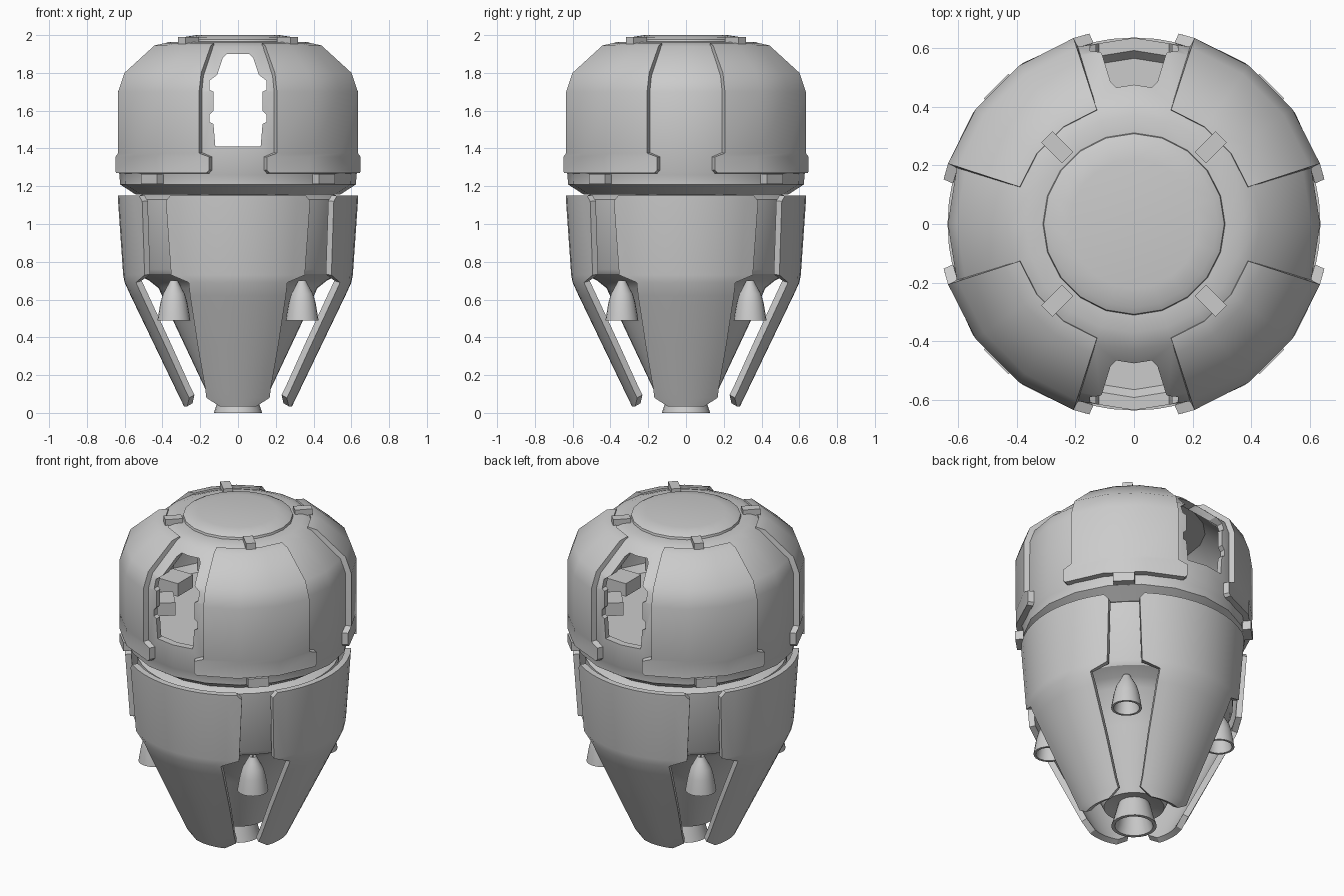
import bpy, bmesh
from math import sin, cos, pi, radians
from mathutils import Matrix

if "Cube" in bpy.data.objects:
    bpy.data.objects.remove(bpy.data.objects["Cube"])


def finish(name, bm, thick=0, cutter=None, angle=32):
    bmesh.ops.remove_doubles(bm, verts=bm.verts, dist=1e-5)
    bmesh.ops.recalc_face_normals(bm, faces=bm.faces)
    me = bpy.data.meshes.new(name)
    bm.to_mesh(me)
    bm.free()
    ob = bpy.data.objects.new(name, me)
    bpy.context.collection.objects.link(ob)
    bpy.ops.object.select_all(action='DESELECT')
    ob.select_set(True)
    bpy.context.view_layer.objects.active = ob
    if thick:
        m = ob.modifiers.new("thickness", 'SOLIDIFY')
        m.thickness, m.offset = thick, -1
        bpy.ops.object.modifier_apply(modifier=m.name)
    if cutter:
        m = ob.modifiers.new("opening", 'BOOLEAN')
        m.operation, m.solver, m.object = 'DIFFERENCE', 'EXACT', cutter
        bpy.ops.object.modifier_apply(modifier=m.name)
    bpy.ops.object.shade_smooth_by_angle(angle=radians(angle))
    return ob


def lathe(name, profile, n=20, closed=False, centre=(0, 0), cutter=None):
    bm = bmesh.new()
    rings = [[bm.verts.new((centre[0] + r * cos(2 * pi * i / n),
                            centre[1] + r * sin(2 * pi * i / n), z)) for i in range(n)]
             if r else [bm.verts.new((*centre, z))] for r, z in profile]
    pairs = list(zip(rings, rings[1:])) + ([(rings[-1], rings[0])] if closed else [])
    for a, b in pairs:
        for i in range(n):
            j = (i + 1) % n
            vs = [a[i % len(a)], a[j % len(a)], b[j % len(b)], b[i % len(b)]]
            vs = list(dict.fromkeys(vs))
            if len(vs) > 2:
                bm.faces.new(vs)
    return finish(name, bm, cutter=cutter)


def shell(name, rows, fractions, azimuth, thick):
    """Curved plate: rows of (z, radius, half angle) around an azimuth in degrees."""
    bm = bmesh.new()
    grid = []
    for z, r, half in rows:
        angs = [radians(azimuth + half * f) for f in fractions]
        grid.append([bm.verts.new((r * cos(a), r * sin(a), z)) for a in angs])
    for a, b in zip(grid, grid[1:]):
        for i in range(len(a) - 1):
            bm.faces.new((a[i], b[i], b[i + 1], a[i + 1]))
    bmesh.ops.recalc_face_normals(bm, faces=bm.faces)
    # normals must face outward so the thickness grows inward
    bm.normal_update()
    f = bm.faces[:][0]
    c = f.calc_center_median()
    if f.normal.x * c.x + f.normal.y * c.y < 0:
        bmesh.ops.reverse_faces(bm, faces=bm.faces)
    me = finish(name, bm, thick=thick)
    return me


def box(name, radius, azimuth, z, size):
    """Box of (radial, tangential, height) size on a given azimuth."""
    bm = bmesh.new()
    bmesh.ops.create_cube(bm, size=1)
    bm.transform(Matrix.Rotation(radians(azimuth), 4, 'Z')
                 @ Matrix.Translation((radius, 0, z)) @ Matrix.Diagonal((*size, 1)))
    return finish(name, bm)


# Hatch-shaped cutter through front and back
half = [(.12, 1.41), (.13, 1.53), (.15, 1.54), (.15, 1.58), (.13, 1.6), (.13, 1.7),
        (.15, 1.71), (.15, 1.76), (.11, 1.79), (.08, 1.88), (.06, 1.9)]
outline = half + [(-x, z) for x, z in reversed(half)]
bm = bmesh.new()
face = bm.faces.new([bm.verts.new((x, -1, z)) for x, z in outline])
ext = bmesh.ops.extrude_face_region(bm, geom=[face])
bmesh.ops.translate(bm, vec=(0, 2, 0),
                    verts=[v for v in ext['geom'] if isinstance(v, bmesh.types.BMVert)])
hatch_cutter = finish("hatch_cutter", bm)
hatch_cutter.hide_render = True

# Upper hull: hollow shell with both hatches cut out
lathe("upper_hull", [(0, 1.965), (.31, 1.965), (.37, 1.963), (.43, 1.94), (.605, 1.785),
                     (.635, 1.70), (.635, 1.28), (.627, 1.26), (.625, 1.21), (.54, 1.155),
                     (.5, 1.155), (.5, 1.3), (.6, 1.42), (.6, 1.69), (.57, 1.765),
                     (.4, 1.91), (0, 1.93)], cutter=hatch_cutter)
hatch_cutter.hide_set(True)
lathe("cabin_floor", [(0, 1.38), (.565, 1.38), (.54, 1.34), (0, 1.34)])
lathe("roof_cap", [(.312, 1.96), (.308, 1.978), (.285, 1.99), (.22, 2.0), (0, 2.0)])

# Seats along the cabin sides
for az in (0, 40, -40, 180, 140, 220):
    box("seat_back", .53, az, 1.54, (.06, .17, .3))
    box("seat_cushion", .44, az, 1.44, (.16, .15, .08))

# Lower body with tapering underside
lathe("lower_body", [(0, 1.16), (.5, 1.16), (.57, 1.13), (.555, .76), (.54, .735), (.47, .70),
                     (.42, .66), (.335, .47), (.17, .12), (.13, .13), (0, .16)], n=40)


# Bell nozzles: one main, four diagonal thrusters
def nozzle(name, prof, wall, centre=(0, 0)):
    inner = [(r - wall, z) for r, z in prof]
    lathe(name, prof + inner[::-1], n=20, closed=True, centre=centre)


nozzle("main_nozzle", [(.128, 0), (.115, .04), (.10, .10), (.07, .2)], .02)

for az in (45, 135, 225, 315):
    a = radians(az)
    nozzle("side_thruster", [(.087, .49), (.083, .515), (.072, .58), (.058, .63), (.038, .665),
                             (.02, .70)], .014, (.48 * cos(a), .48 * sin(a)))
    # Armour panels on the diagonals with flared lower corners
    shell("armour_panel", [(1.27, .667, 30.5), (1.285, .667, 31.8), (1.355, .667, 31.8),
                           (1.375, .667, 27), (1.70, .667, 27), (1.80, .632, 27),
                           (1.945, .465, 27), (1.957, .41, 27)],
          (-1, -1 / 3, 1 / 3, 1), az, .035)
    box("lower_latch", .635, az, 1.238, (.06, .12, .055))
    box("roof_clip", .37, az, 1.972, (.10, .055, .038))

# Four landing petals around the lower body
petal = [(1.15, .636, 34.5), (1.12, .635, 37), (.73, .608, 35.6), (.69, .60, 25.8),
         (.62, .568, 26.5), (.35, .438, 29), (.13, .332, 31.5), (.08, .308, 33), (.035, .286, 20)]
for az in (0, 90, 180, 270):
    shell("petal", petal, [i / 5 for i in range(-5, 6)], az, .035)
